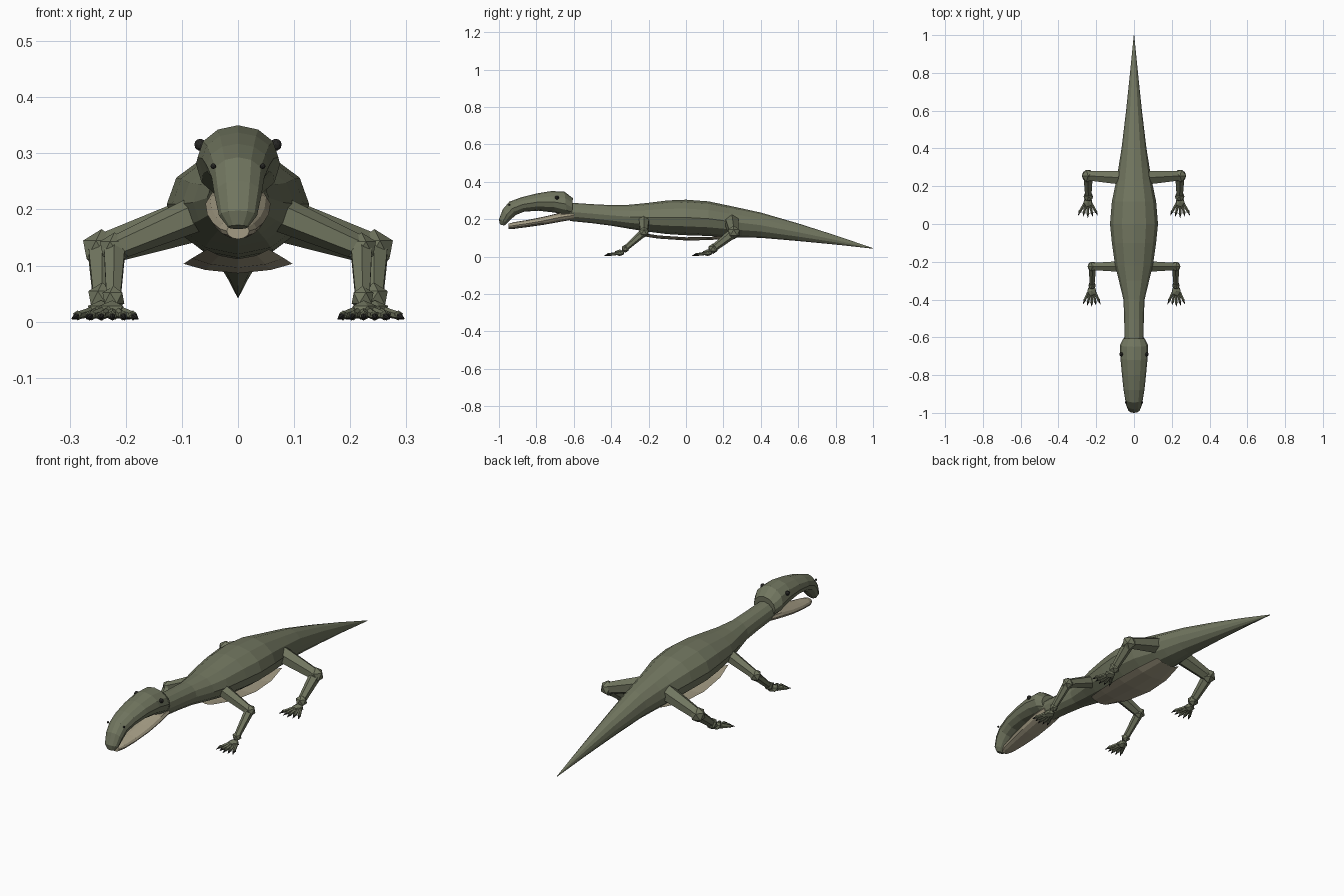
import bpy, bmesh, math
from mathutils import Vector, Matrix

if "Cube" in bpy.data.objects:
    bpy.data.objects.remove(bpy.data.objects["Cube"])


def material(name, rgb):
    m = bpy.data.materials.new(name)
    m.diffuse_color = (*rgb, 1)
    m.use_nodes = True
    m.node_tree.nodes["Principled BSDF"].inputs["Base Color"].default_value = m.diffuse_color
    return m


HIDE = material("olive_hide", (0.165, 0.18, 0.115))
TAN = material("pale_belly", (0.37, 0.33, 0.23))
DARK = material("dark_claw", (0.02, 0.02, 0.018))


def finish(name, bm, mats, mirror=False):
    bmesh.ops.recalc_face_normals(bm, faces=bm.faces)
    me = bpy.data.meshes.new(name)
    bm.to_mesh(me)
    bm.free()
    for m in mats:
        me.materials.append(m)
    ob = bpy.data.objects.new(name, me)
    bpy.context.collection.objects.link(ob)
    if mirror:
        ob.modifiers.new("mirror", 'MIRROR').use_mirror_merge = False
    return ob


def loft(name, sections, mat, sides=12):
    """Sections: top y, top z, bottom y, bottom z, half width."""
    bm = bmesh.new()
    rings = []
    for yt, zt, yb, zb, w in sections:
        ring = []
        for i in range(sides):
            a = 2 * math.pi * i / sides
            k = (1 + math.cos(a)) / 2
            ring.append(bm.verts.new((w * math.sin(a), yb + (yt - yb) * k, zb + (zt - zb) * k)))
        rings.append(ring)
    for r, s in zip(rings, rings[1:]):
        for i in range(sides):
            j = (i + 1) % sides
            bm.faces.new((r[i], r[j], s[j], s[i]))
    bm.faces.new(rings[0])
    bm.faces.new(rings[-1])
    return finish(name, bm, [mat])


def paint(verts, index):
    for f in {f for v in verts for f in v.link_faces}:
        f.material_index = index


def ball(bm, c, r, index=0, scale=(1, 1, 1), sub=1):
    m = Matrix.Translation(c) @ Matrix.Diagonal((*scale, 1))
    paint(bmesh.ops.create_icosphere(bm, subdivisions=sub, radius=r, matrix=m)["verts"], index)


def bone(bm, p, q, r1, r2, index=0, sides=6):
    p, q = Vector(p), Vector(q)
    d = q - p
    m = Matrix.Translation((p + q) / 2) @ d.to_track_quat('Z', 'Y').to_matrix().to_4x4()
    paint(bmesh.ops.create_cone(bm, cap_ends=True, segments=sides, radius1=r1, radius2=r2,
                                depth=d.length, matrix=m)["verts"], index)


# Neck, trunk and tail
trunk = [(-.62, .288, .19, .05), (-.5, .28, .178, .052), (-.4, .275, .165, .056),
         (-.3, .277, .148, .08), (-.22, .285, .135, .1), (-.1, .3, .12, .117),
         (0, .304, .114, .127), (.12, .295, .11, .117), (.23, .272, .104, .094),
         (.3, .257, .102, .082), (.4, .235, .1, .066), (.6, .177, .083, .042),
         (.8, .113, .064, .021), (1.0, .045, .042, .001)]
loft("body_and_tail", [(y, t, y, b, w) for y, t, b, w in trunk], HIDE)

# Skull with hooked snout
loft("upper_head", [(-.605, .312, -.61, .212, .058), (-.65, .347, -.635, .215, .075),
                    (-.72, .35, -.7, .235, .072), (-.8, .337, -.79, .245, .064),
                    (-.88, .317, -.865, .24, .056), (-.945, .293, -.91, .222, .047),
                    (-.98, .252, -.935, .2, .042), (-1.0, .198, -.955, .18, .034),
                    (-.995, .172, -.972, .165, .018)], HIDE)

# Lower jaw
loft("lower_jaw", [(-.6, .243, -.6, .198, .052), (-.67, .235, -.67, .186, .058),
                   (-.76, .213, -.76, .17, .055), (-.85, .195, -.85, .157, .045),
                   (-.92, .184, -.92, .148, .033), (-.948, .176, -.948, .147, .02)], TAN)

# Belly plate
bm = bmesh.new()
rows = []
for y, z, w in [(-.25, .112, .055), (-.15, .096, .082), (0, .086, .097), (.13, .088, .09), (.25, .1, .065)]:
    rows.append([bm.verts.new((w * u, y, z + .017 * u * u)) for u in (-1, -.6, 0, .6, 1)])
for r, s in zip(rows, rows[1:]):
    for i in range(4):
        bm.faces.new((r[i], s[i], s[i + 1], r[i + 1]))
bmesh.ops.solidify(bm, geom=bm.faces[:], thickness=.006)
finish("belly_plate", bm, [TAN])

# Eyes and nostrils
for name, pos, r in [("eyes", (.067, -.69, .315), .011), ("nostrils", (.044, -.945, .277), .005)]:
    bm = bmesh.new()
    ball(bm, pos, r, sub=2)
    finish(name, bm, [DARK], True)


def leg(name, hip, knee, ankle, r, spread):
    bm = bmesh.new()
    hip, knee, ankle = Vector(hip), Vector(knee), Vector(ankle)
    bone(bm, hip, knee, r * 1.1, r * .75)
    ball(bm, knee, r)
    bone(bm, knee, ankle, r * .75, r * .5)
    ball(bm, ankle, r * .75)
    # Palm, then five toes with claws
    palm = Vector((ankle.x + .002, ankle.y - .03, .02))
    ball(bm, palm, .024, scale=(1.1, 1.2, .75))
    for i in range(-2, 3):
        reach = .06 - .006 * abs(i)
        root = palm + Vector((i * .009, -.008, -.003))
        tip = palm + Vector((i * spread * .8, -reach, -.009))
        bone(bm, root, tip, .009, .007)
        ball(bm, tip, .009)
        claw = tip + Vector((i * spread * .2, -.022, -.006))
        bone(bm, tip, claw, .007, .001, 1)
    finish(name, bm, [HIDE, DARK], True)


# Legs
leg("front_legs", (.075, -.225, .192), (.22, -.225, .13), (.222, -.325, .042), .029, .023)
leg("hind_legs", (.07, .245, .185), (.243, .255, .128), (.242, .145, .042), .037, .026)
